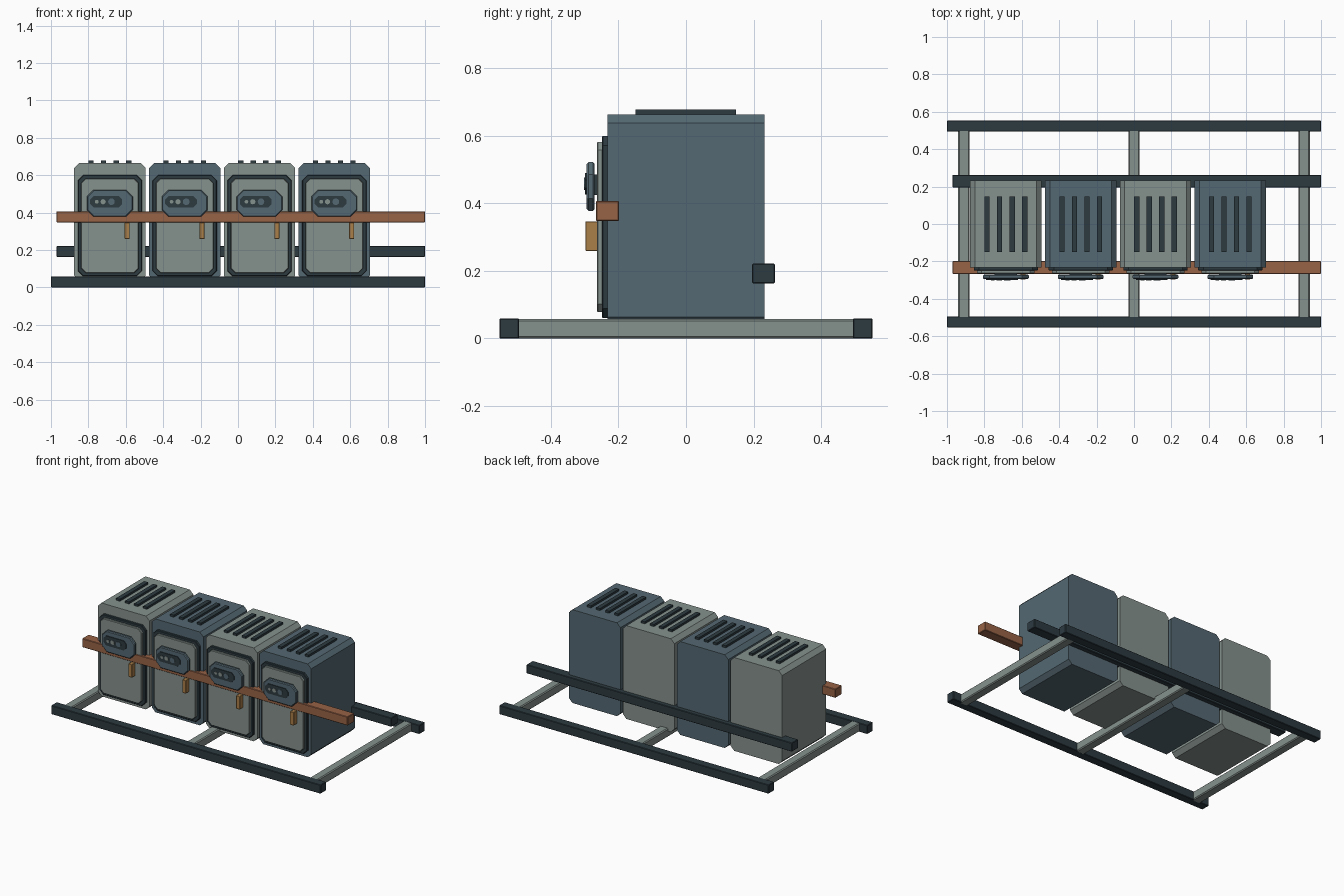
import bpy, bmesh, math

cube = bpy.data.objects.get("Cube")
if cube:
    bpy.data.objects.remove(cube, do_unlink=True)


def material(name, rgb):
    m = bpy.data.materials.new(name)
    m.use_nodes = True
    color = (*rgb, 1)
    m.diffuse_color = color
    bsdf = m.node_tree.nodes["Principled BSDF"]
    bsdf.inputs["Base Color"].default_value = color
    bsdf.inputs["Roughness"].default_value = 0.7
    return m


GREY = material("sage grey", (0.235, 0.283, 0.265))
BLUE = material("slate blue", (0.09, 0.14, 0.17))
DARK = material("dark slate", (0.026, 0.043, 0.053))
COPPER = material("copper brown", (0.31, 0.125, 0.063))
GOLD = material("brass", (0.41, 0.215, 0.068))


def finish(name, bm, mat, bevel=0):
    bmesh.ops.recalc_face_normals(bm, faces=bm.faces)
    mesh = bpy.data.meshes.new(name)
    bm.to_mesh(mesh)
    bm.free()
    mesh.materials.append(mat)
    ob = bpy.data.objects.new(name, mesh)
    bpy.context.collection.objects.link(ob)
    if bevel:
        mod = ob.modifiers.new("Bevel", "BEVEL")
        mod.width = bevel
        mod.segments = 1
        mod.angle_limit = math.radians(50)
    return ob


def box(name, x, y, z, mat, bevel=0):
    """Box from (min, max) ranges on each axis."""
    bm = bmesh.new()
    bmesh.ops.create_cube(bm, size=1)
    for v in bm.verts:
        v.co = [sum(r) / 2 + c * (r[1] - r[0]) for r, c in zip((x, y, z), v.co)]
    return finish(name, bm, mat, bevel)


def panel(name, cx, width, y, z, cut, mat, bevel=0):
    """Rectangle with cut corners, extruded along y."""
    bm = bmesh.new()
    h, (lo, hi) = width / 2, z
    outline = [(-h + cut, lo), (h - cut, lo), (h, lo + cut), (h, hi - cut),
               (h - cut, hi), (-h + cut, hi), (-h, hi - cut), (-h, lo + cut)]
    face = bm.faces.new([bm.verts.new((cx + px, y[0], pz)) for px, pz in outline])
    new = bmesh.ops.extrude_face_region(bm, geom=[face])["geom"]
    for v in new:
        if isinstance(v, bmesh.types.BMVert):
            v.co.y = y[1]
    return finish(name, bm, mat, bevel)


def button(name, x, z, radius, y, mat):
    bm = bmesh.new()
    bmesh.ops.create_cone(bm, cap_ends=True, segments=12, radius1=radius,
                          radius2=radius, depth=y[1] - y[0])
    for v in bm.verts:
        v.co = (x + v.co.x, sum(y) / 2 + v.co.z, z + v.co.y)
    return finish(name, bm, mat)


# Ground frame
for name, side in (("front_rail", -1), ("back_rail", 1)):
    ys = sorted((side * 0.494, side * 0.553))
    box(name, (-1, 1), ys, (0, 0.059), DARK, 0.003)
for i, x in enumerate((-0.91, 0, 0.91)):
    box(f"cross_bar_{i + 1}", (x - 0.03, x + 0.03), (-0.51, 0.51), (0, 0.058), GREY, 0.006)

# Long bars holding the row of cabinets
box("rear_bar", (-0.97, 1), (0.196, 0.263), (0.163, 0.222), DARK, 0.003)
box("front_bar", (-0.97, 1), (-0.267, -0.198), (0.348, 0.407), COPPER, 0.003)

# Row of cabinets
for i in range(4):
    cx = -0.685 + 0.4 * i
    tag = f"_{i + 1}"
    panel("cabinet" + tag, cx, 0.382, (-0.233, 0.232), (0.038, 0.664), 0.026,
          BLUE if i % 2 else GREY)

    # Door and its dark surround
    panel("door_surround" + tag, cx, 0.343, (-0.249, -0.225), (0.06, 0.6), 0.028, DARK, 0.003)
    panel("door" + tag, cx, 0.308, (-0.264, -0.24), (0.078, 0.582), 0.024, GREY, 0.003)

    # Lock with control strip
    box("lock_neck" + tag, (cx - 0.06, cx + 0.06), (-0.28, -0.26), (0.425, 0.485), DARK)
    panel("lock_plate" + tag, cx, 0.245, (-0.294, -0.271), (0.378, 0.522), 0.036, BLUE, 0.005)
    panel("control_strip" + tag, cx - 0.02, 0.17, (-0.299, -0.29), (0.426, 0.49), 0.02, DARK)
    for n, (dx, r, mat) in enumerate(((-0.07, 0.01, GREY), (-0.036, 0.014, GREY),
                                     (0.008, 0.018, BLUE))):
        button(f"button{tag}_{n + 1}", cx + dx, 0.458, r, (-0.302, -0.295), mat)

    # Door handle
    box("handle" + tag, (cx + 0.079, cx + 0.106), (-0.298, -0.262), (0.259, 0.347), GOLD, 0.002)

    # Roof vents
    for n in range(4):
        x = cx + (n - 1.5) * 0.067
        box(f"vent{tag}_{n + 1}", (x - 0.014, x + 0.014), (-0.15, 0.148), (0.65, 0.678), DARK)
